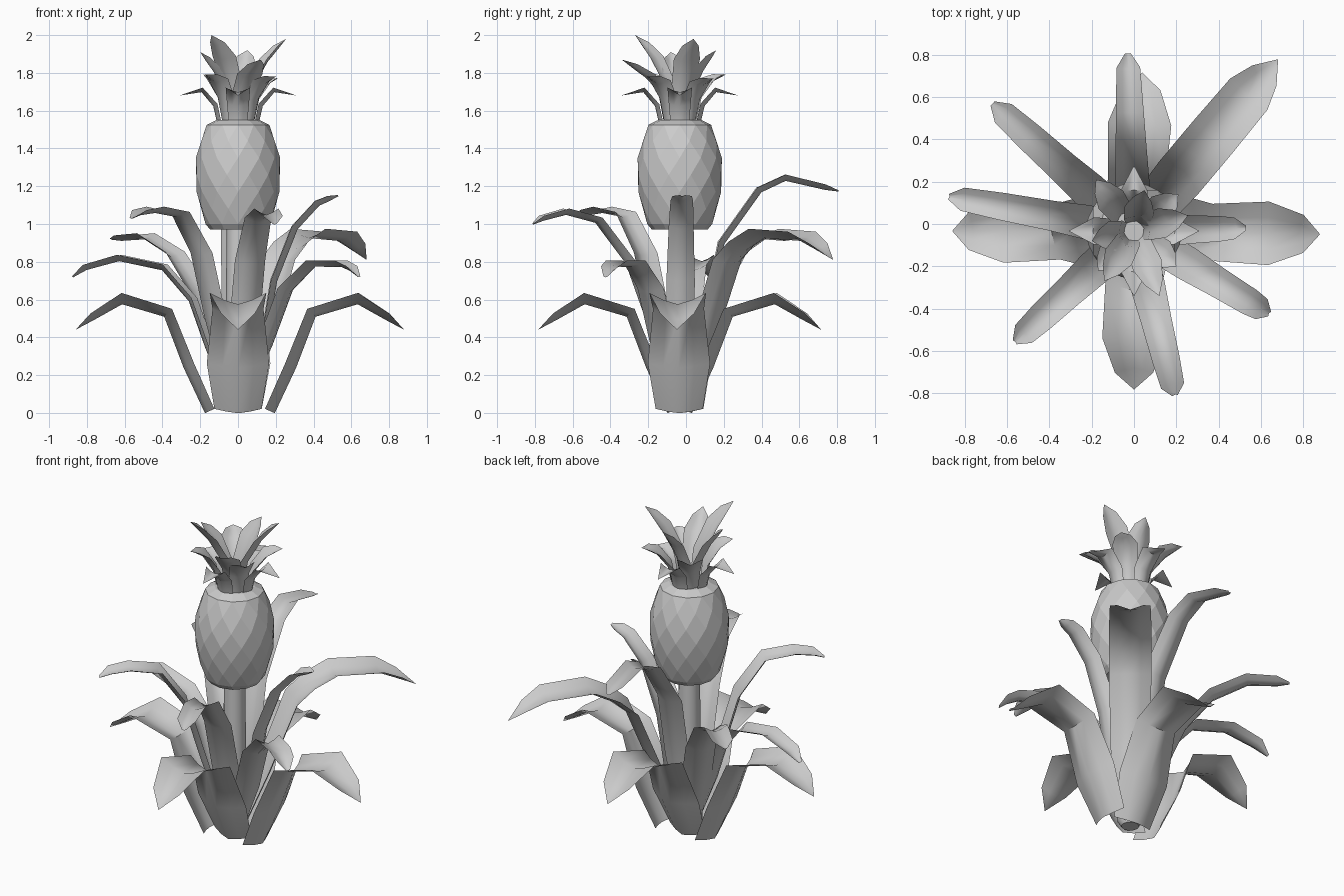
import bpy, bmesh, math
from mathutils import Vector

cube = bpy.data.objects.get("Cube")
if cube:
    bpy.data.objects.remove(cube, do_unlink=True)

AXIS = Vector((0, -0.033, 0))

grey = bpy.data.materials.new("plain_grey")
grey.use_nodes = True
grey.diffuse_color = (0.6, 0.6, 0.6, 1)
grey.node_tree.nodes["Principled BSDF"].inputs["Base Color"].default_value = (0.6, 0.6, 0.6, 1)


def make_object(name, verts, faces, smooth_angle=None):
    mesh = bpy.data.meshes.new(name)
    mesh.from_pydata(verts, [], faces)
    mesh.materials.append(grey)
    bm = bmesh.new()
    bm.from_mesh(mesh)
    bmesh.ops.remove_doubles(bm, verts=bm.verts, dist=0.0005)
    bm.to_mesh(mesh)
    bm.free()
    obj = bpy.data.objects.new(name, mesh)
    bpy.context.collection.objects.link(obj)
    if smooth_angle:
        bpy.ops.object.select_all(action="DESELECT")
        obj.select_set(True)
        bpy.context.view_layer.objects.active = obj
        bpy.ops.object.shade_smooth_by_angle(angle=math.radians(smooth_angle))


def leaf(name, angle, spine, widths, depth, shift=0.0):
    """Keeled blade: spine holds (radius, height), widths are half widths."""
    a = math.radians(angle)
    out = Vector((math.cos(a), math.sin(a), 0))
    side = Vector((-out.y, out.x, 0))
    up = Vector((0, 0, 1))
    pts = [AXIS + out * (r + shift) + up * z for r, z in spine]
    verts, faces = [], []
    for i, p in enumerate(pts):
        along = (pts[min(i + 1, len(pts) - 1)] - pts[max(i - 1, 0)]).normalized()
        inner = along.cross(side).normalized()
        if inner.dot(up - out) < 0:
            inner = -inner
        w = widths[i]
        lift = inner * depth * min(1, w / max(widths) * 1.2)
        for s in (-1, -0.5, 0, 0.5, 1):
            verts.append(p + side * w * s + lift * (abs(s) ** 1.4 - 0.5))
    for i in range(len(pts) - 1):
        for j in range(4):
            k = i * 5 + j
            faces.append((k, k + 1, k + 6, k + 5))
    make_object(name, verts, faces, 50)


def lathe(name, profile, sides, smooth_angle=None):
    verts = [AXIS + Vector((r * math.cos(t), r * math.sin(t), z))
             for r, z in profile
             for t in (math.tau * j / sides for j in range(sides))]
    faces = [(i * sides + j, i * sides + (j + 1) % sides,
              (i + 1) * sides + (j + 1) % sides, (i + 1) * sides + j)
             for i in range(len(profile) - 1) for j in range(sides)]
    faces += [tuple(reversed(range(sides))),
              tuple(range(len(verts) - sides, len(verts)))]
    make_object(name, verts, faces, smooth_angle)


# Stem
lathe("stem", [(0.05, 0.01), (0.075, 0.05), (0.065, 0.5), (0.06, 0.98)], 12, 40)

# Fruit: staggered rings joined by diamond facets
SIDES = 12
rings = [(0.172, 1.0), (0.197, 1.08), (0.219, 1.17), (0.226, 1.26),
         (0.223, 1.35), (0.2, 1.44), (0.166, 1.525)]
verts = [AXIS + Vector((r * math.cos(t), r * math.sin(t), z))
         for i, (r, z) in enumerate(rings)
         for t in (math.tau * (j + 0.5 * (i % 2)) / SIDES for j in range(SIDES))]


def ring_vert(i, j):
    return i * SIDES + j % SIDES


faces = []
last = len(rings) - 1
for i in range(last - 1):
    for j in range(SIDES):
        left = j - 1 + i % 2
        faces.append((ring_vert(i, j), ring_vert(i + 1, left + 1),
                      ring_vert(i + 2, j), ring_vert(i + 1, left)))
for j in range(SIDES):
    faces.append((ring_vert(0, j), ring_vert(0, j + 1), ring_vert(1, j)))
    faces.append((ring_vert(last, j + 1), ring_vert(last, j), ring_vert(last - 1, j)))
make_object("fruit", verts, faces)
lathe("fruit_bottom", [(0.147, 0.97), (0.172, 1.0)], SIDES)
lathe("fruit_shoulder", [(0.166, 1.525), (0.115, 1.55)], SIDES)

# Broad low leaves
low_spine = [(0.17, 0.01), (0.28, 0.25), (0.39, 0.53), (0.635, 0.605), (0.79, 0.51), (0.88, 0.44)]
low_widths = [0.125, 0.165, 0.135, 0.15, 0.09, 0]
for side_name, angle, shift in (("left", -1, 0), ("back", 87, -0.13),
                                ("right", 180, -0.02), ("front", 270, -0.13)):
    leaf("low_leaf_" + side_name, angle, low_spine, low_widths, 0.06, shift)

# Long arching leaves: angle, half width, spine
long_leaves = {
    "back": (92, 0.066, [(0.05, 0.08), (0.14, 0.5), (0.22, 0.9), (0.42, 1.18), (0.56, 1.245), (0.77, 1.195), (0.84, 1.175)]),
    "back_right": (138, 0.07, [(0.05, 0.08), (0.17, 0.35), (0.3, 0.65), (0.46, 0.84), (0.66, 0.935), (0.83, 0.925), (0.9, 0.92)]),
    "right": (169.5, 0.065, [(0.05, 0.08), (0.16, 0.35), (0.25, 0.6), (0.4, 0.77), (0.64, 0.82), (0.82, 0.77), (0.89, 0.72)]),
    "front_right": (223, 0.068, [(0.05, 0.08), (0.18, 0.5), (0.28, 0.84), (0.43, 1.05), (0.6, 1.075), (0.71, 1.06), (0.77, 1.03)]),
    "front": (284, 0.066, [(0.04, 0.08), (0.17, 0.5), (0.28, 0.8), (0.45, 1.02), (0.62, 1.065), (0.75, 1.03), (0.8, 1.0)]),
    "front_left": (328.5, 0.065, [(0.05, 0.08), (0.18, 0.35), (0.31, 0.65), (0.47, 0.79), (0.64, 0.79), (0.7, 0.765), (0.75, 0.72)]),
    "left": (1.5, 0.06, [(0.05, 0.08), (0.14, 0.4), (0.19, 0.7), (0.3, 0.98), (0.42, 1.11), (0.48, 1.135), (0.53, 1.15)]),
}
for name, (angle, w, spine) in long_leaves.items():
    taper = [w * k for k in (0.8, 1.25, 1.25, 1.1, 1.0, 0.85, 0.2)]
    leaf("long_leaf_" + name, angle, spine, taper, 0.035)

# Wide pointed leaf at the back left
leaf("long_leaf_back_left", 50,
     [(0.05, 0.08), (0.19, 0.4), (0.35, 0.8), (0.45, 0.885), (0.58, 0.95), (0.84, 0.935), (0.95, 0.88), (1.06, 0.81)],
     [0.08, 0.11, 0.12, 0.12, 0.12, 0.115, 0.075, 0], 0.05)

# Crown: drooping outer ring
for i in range(4):
    leaf(f"crown_outer_leaf_{i + 1}", 90 * i,
         [(0.1, 1.54), (0.12, 1.63), (0.19, 1.71), (0.31, 1.68)],
         [0.05, 0.058, 0.065, 0], 0.025)

# Crown: upright leaves given by their tips; taller ones sit nearer the centre
tips = [(-0.14, -0.27, 2.0), (0.255, 0.04, 1.98), (0.12, -0.34, 1.87),
        (0.21, 0.14, 1.77), (-0.18, 0.21, 1.79), (-0.2, -0.08, 1.91),
        (0.05, 0.16, 1.92), (-0.17, -0.22, 1.79), (0.2, -0.2, 1.78)]
for i, tip in enumerate(tips):
    d = Vector(tip) - AXIS
    reach, rise = math.hypot(d.x, d.y), d.z - 1.54
    tall = d.z > 1.85
    base = 0.035 if tall else 0.085
    rises = (0, 0.4, 0.74, 0.9, 1) if tall else (0, 0.5, 0.88, 0.97, 1)
    spine = [(base + (reach - base) * k, 1.54 + rise * h)
             for k, h in zip((0, 0.13, 0.5, 0.78, 1), rises)]
    leaf(f"crown_leaf_{i + 1}", math.degrees(math.atan2(d.y, d.x)), spine,
         [0.045, 0.06, 0.072, 0.045, 0], 0.03)
